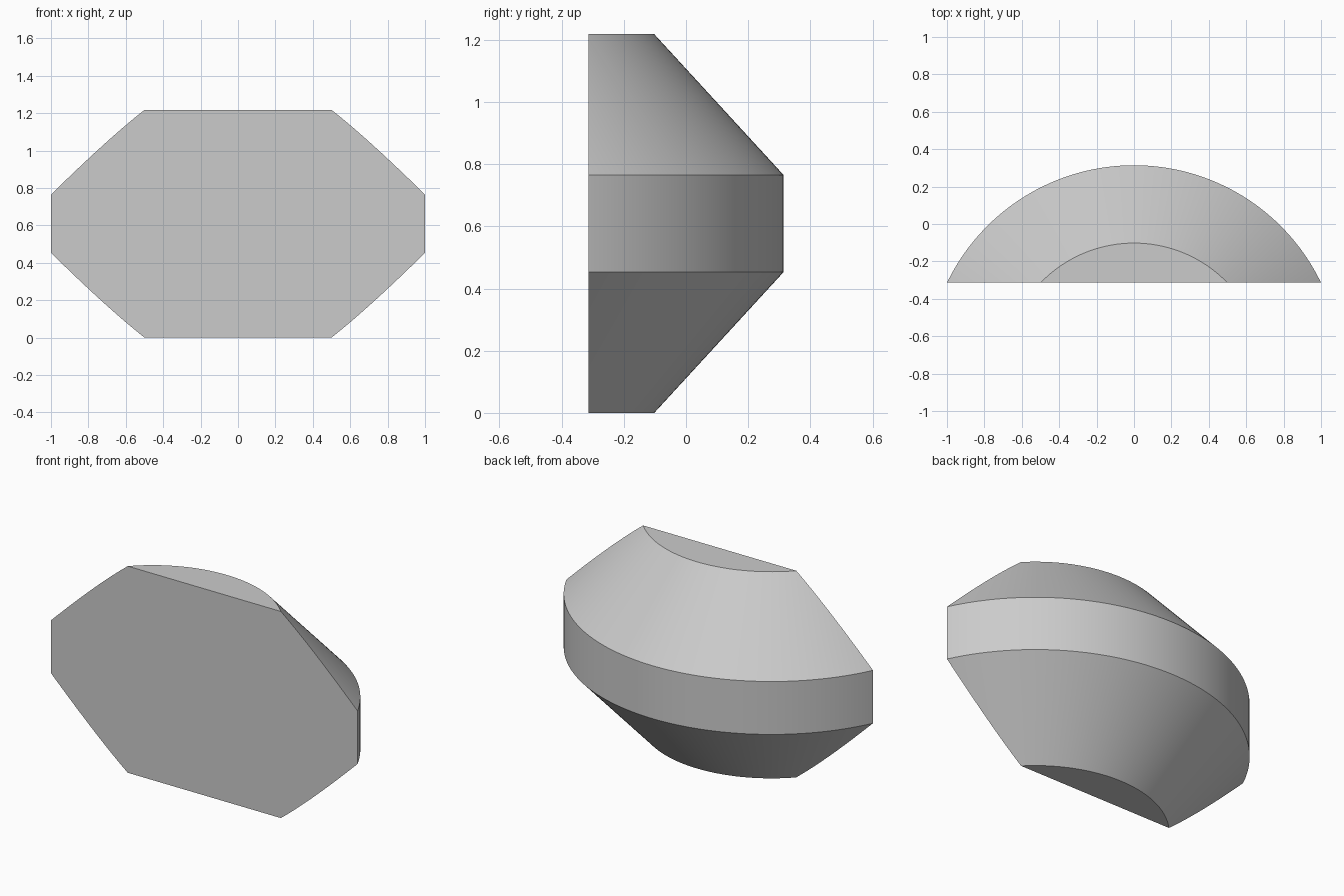
import bpy, bmesh
from math import tau, radians
from mathutils import Vector

default_cube = bpy.data.objects.get("Cube")
if default_cube:
    bpy.data.objects.remove(default_cube, do_unlink=True)

# Turned profile: (radius, height), revolved about an axis in front of the flat face
PROFILE = [(0.694, 0), (1.11, 0.453), (1.11, 0.765), (0.694, 1.218)]
AXIS = Vector((0, -0.796, 0))
FRONT = -0.314
SEGMENTS = 192


def cap_holes(bm):
    bmesh.ops.holes_fill(bm, edges=[e for e in bm.edges if e.is_boundary], sides=0)


def everything(bm):
    return bm.verts[:] + bm.edges[:] + bm.faces[:]


# Revolve the profile and close the ends
bm = bmesh.new()
points = [bm.verts.new(AXIS + Vector((0, r, z))) for r, z in PROFILE]
edges = [bm.edges.new(pair) for pair in zip(points, points[1:])]
bmesh.ops.spin(bm, geom=points + edges, cent=AXIS, axis=(0, 0, 1),
               angle=tau, steps=SEGMENTS)
bmesh.ops.remove_doubles(bm, verts=bm.verts[:], dist=1e-4)
cap_holes(bm)

# Slice off the front and close the flat face
bmesh.ops.bisect_plane(bm, geom=everything(bm), dist=1e-5, plane_co=(0, FRONT, 0),
                       plane_no=(0, 1, 0), clear_inner=True)
cap_holes(bm)
bmesh.ops.recalc_face_normals(bm, faces=bm.faces[:])

mesh = bpy.data.meshes.new("bevelled_drum_section")
bm.to_mesh(mesh)
bm.free()
body = bpy.data.objects.new("bevelled_drum_section", mesh)
bpy.context.collection.objects.link(body)

# Plain grey material
grey = bpy.data.materials.new("light_grey")
grey.use_nodes = True
grey.diffuse_color = (0.6, 0.6, 0.6, 1)
grey.node_tree.nodes["Principled BSDF"].inputs["Base Color"].default_value = grey.diffuse_color
mesh.materials.append(grey)

# Smooth curved walls, sharp rims
bpy.ops.object.select_all(action='DESELECT')
body.select_set(True)
bpy.context.view_layer.objects.active = body
bpy.ops.object.shade_smooth_by_angle(angle=radians(30))
